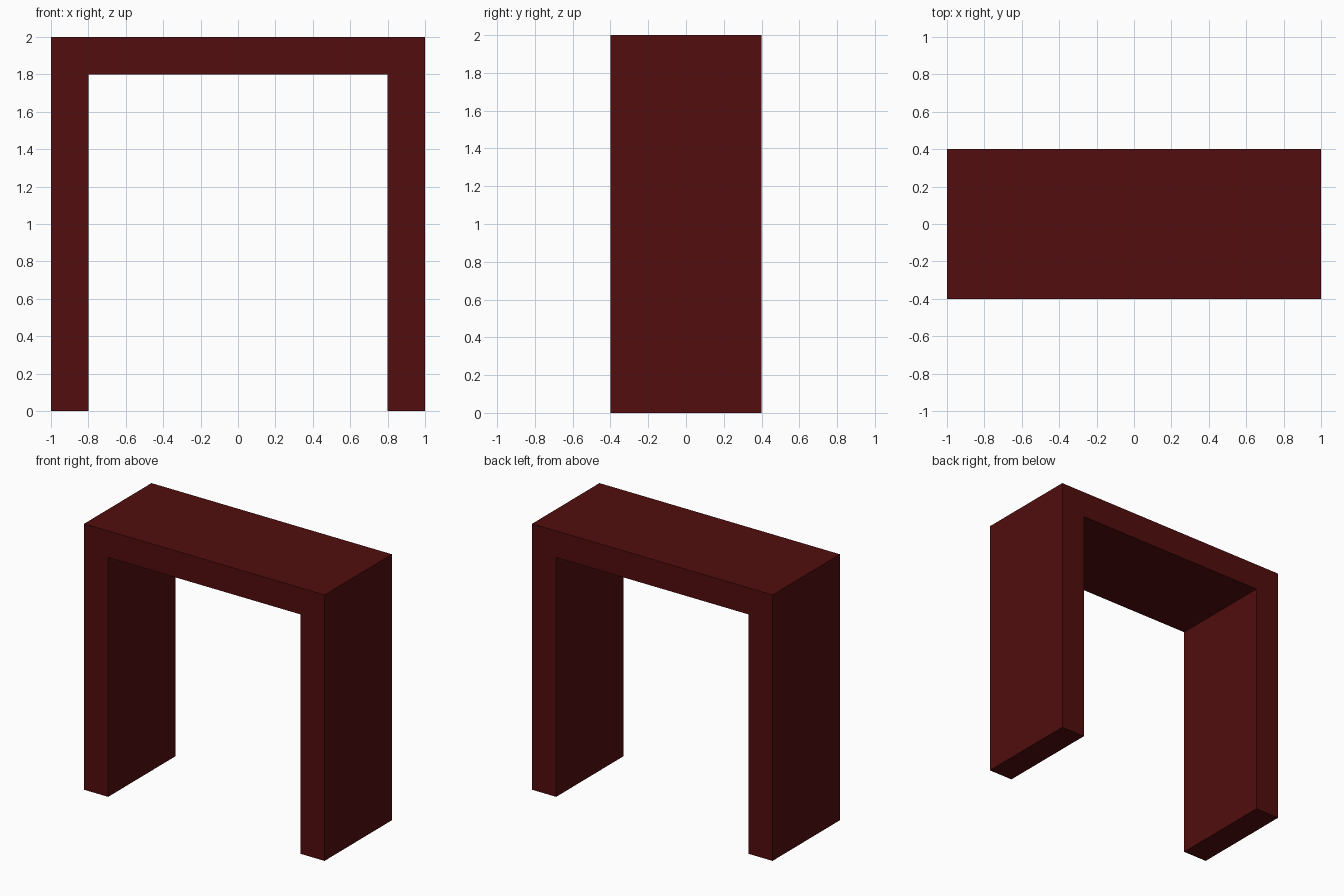
import bpy
import bmesh
from mathutils import Vector

# Remove the default cube
cube = bpy.data.objects.get("Cube")
if cube:
    bpy.data.objects.remove(cube, do_unlink=True)

HALF_WIDTH, HALF_DEPTH, HEIGHT, THICKNESS = 1.0, 0.4, 2.0, 0.2

# Dark red paint
paint = bpy.data.materials.new("dark_red")
paint.use_nodes = True
colour = (0.085, 0.004, 0.004, 1.0)
paint.diffuse_color = colour
paint.node_tree.nodes["Principled BSDF"].inputs["Base Color"].default_value = colour

# Frame: an upside-down U profile extruded from front to back
inner, lintel = HALF_WIDTH - THICKNESS, HEIGHT - THICKNESS
right_half = [(-HALF_WIDTH, HEIGHT), (-HALF_WIDTH, 0), (-inner, 0), (-inner, lintel)]
profile = right_half + [(-x, z) for x, z in reversed(right_half)]

bm = bmesh.new()
front = bm.faces.new([bm.verts.new((x, -HALF_DEPTH, z)) for x, z in profile])
result = bmesh.ops.extrude_face_region(bm, geom=[front], use_keep_orig=True)
back_verts = [g for g in result["geom"] if isinstance(g, bmesh.types.BMVert)]
bmesh.ops.translate(bm, verts=back_verts, vec=Vector((0, 2 * HALF_DEPTH, 0)))
bmesh.ops.recalc_face_normals(bm, faces=bm.faces)

mesh = bpy.data.meshes.new("doorway_frame")
bm.to_mesh(mesh)
bm.free()
mesh.materials.append(paint)
frame = bpy.data.objects.new("doorway_frame", mesh)
bpy.context.collection.objects.link(frame)
